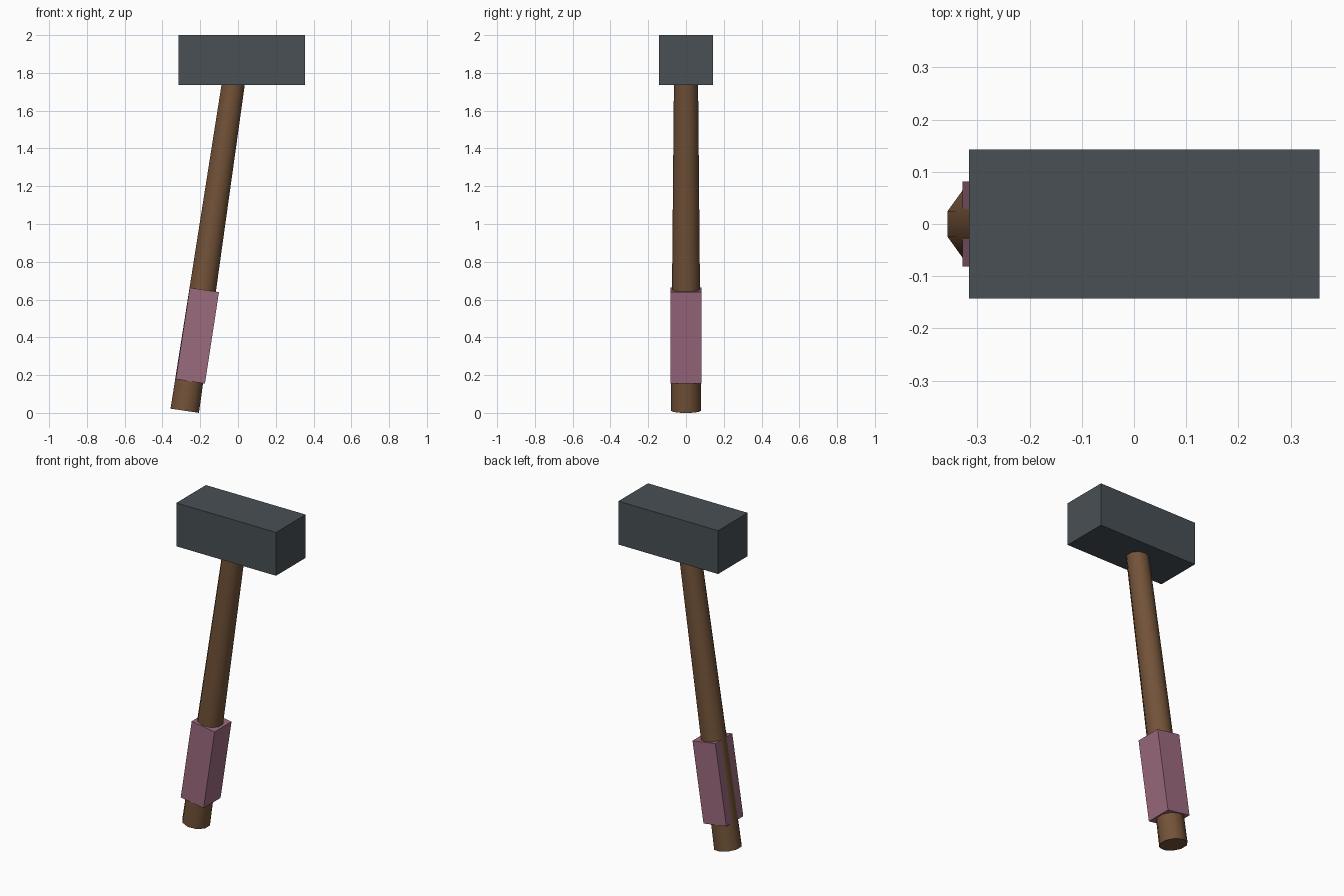
import bpy
import math
from mathutils import Vector

if "Cube" in bpy.data.objects:
    bpy.data.objects.remove(bpy.data.objects["Cube"])

TILT = math.radians(8.45)
AXIS = Vector((math.sin(TILT), 0, math.cos(TILT)))


def paint(obj, name, rgb):
    mat = bpy.data.materials.new(name)
    mat.diffuse_color = (*rgb, 1)
    mat.use_nodes = True
    mat.node_tree.nodes["Principled BSDF"].inputs["Base Color"].default_value = mat.diffuse_color
    obj.data.materials.append(mat)


def box(name, centre, size, tilt=0):
    bpy.ops.mesh.primitive_cube_add(size=1, location=centre, rotation=(0, tilt, 0))
    obj = bpy.context.object
    obj.name = name
    obj.scale = size
    bpy.ops.object.transform_apply(location=False, rotation=False, scale=True)
    return obj


# Heavy rectangular head
head = box("hammer_head", (0.02, 0, 1.868), (0.672, 0.285, 0.264))
paint(head, "dark_steel", (0.065, 0.08, 0.09))

# Tapered ten-sided handle, leaning and ending inside the head
length = 1.86
bottom = Vector((-0.282, 0, 0.0113))
bpy.ops.mesh.primitive_cone_add(vertices=10, radius1=0.08, radius2=0.063, depth=length,
                                location=bottom + AXIS * length / 2,
                                rotation=(0, TILT, 0))
handle = bpy.context.object
handle.name = "handle"
bpy.ops.object.shade_smooth_by_angle(angle=math.radians(40))
paint(handle, "wood", (0.17, 0.085, 0.04))

# Square grip; the handle shows slightly through its left face
grip = box("grip", (-0.215, 0, 0.409), (0.156, 0.163, 0.49), math.radians(8.7))
paint(grip, "dusty_pink", (0.33, 0.145, 0.21))
